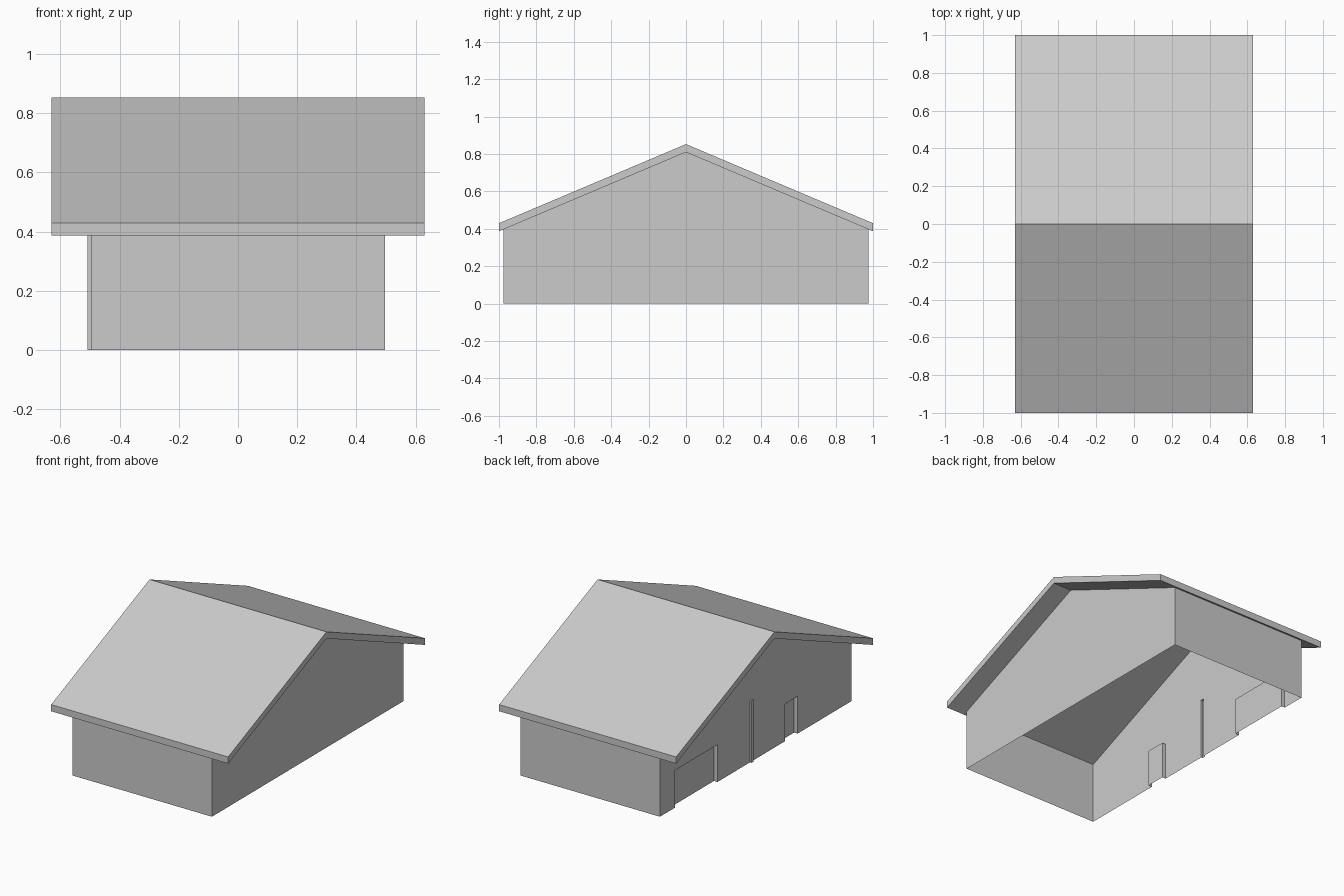
import bpy
import bmesh

if "Cube" in bpy.data.objects:
    bpy.data.objects.remove(bpy.data.objects["Cube"], do_unlink=True)

grey = bpy.data.materials.new("plain grey")
grey.use_nodes = True
colour = (0.6, 0.6, 0.6, 1)
grey.diffuse_color = colour
grey.node_tree.nodes["Principled BSDF"].inputs["Base Color"].default_value = colour

WALL_X, WALL_Y = 0.497, 0.975        # half sizes of the wall shell
ROOF_X, ROOF_Y = 0.63, 1.0           # half sizes of the roof
RIDGE, EAVE, THICK = 0.853, 0.43, 0.043
DOOR_H = 0.24


def underside(y):
    return RIDGE - THICK - (RIDGE - EAVE) * abs(y) / ROOF_Y


WALL_H = underside(WALL_Y)


def build(name, faces, closed=False):
    """Make an object from a list of polygons given as point lists."""
    bm = bmesh.new()
    for points in faces:
        bm.faces.new([bm.verts.new(p) for p in points])
    bmesh.ops.remove_doubles(bm, verts=bm.verts, dist=0.0001)
    if closed:
        bmesh.ops.recalc_face_normals(bm, faces=bm.faces)
    mesh = bpy.data.meshes.new(name)
    bm.to_mesh(mesh)
    bm.free()
    mesh.materials.append(grey)
    obj = bpy.data.objects.new(name, mesh)
    bpy.context.collection.objects.link(obj)
    return obj


# Plain walls under the eaves
for name, side in (("front_wall", -1), ("back_wall", 1)):
    a, b, y = side * WALL_X, -side * WALL_X, side * WALL_Y
    build(name, [[(a, y, 0), (b, y, 0), (b, y, WALL_H), (a, y, WALL_H)]])

# Plain gable wall on the left
outline = [(-WALL_Y, 0), (WALL_Y, 0), (WALL_Y, WALL_H),
           (0, underside(0)), (-WALL_Y, WALL_H)]
build("left_gable_wall", [[(WALL_X, y, z) for y, z in outline]])

# Upper triangle of the gable on the right
build("right_gable", [[(-WALL_X, y, z) for y, z in reversed(outline[2:])]])

# Right wall: two recessed doorways and a slim pilaster between them
SMALL_DOOR, PILASTER, WIDE_DOOR = (-0.425, -0.297), (0.037, 0.06), (0.39, 0.82)
ys = [-WALL_Y, *SMALL_DOOR, *PILASTER, *WIDE_DOOR, WALL_Y]
zs = [0, DOOR_H, WALL_H]


def wall_plane(i, j):
    mid = (ys[i] + ys[i + 1]) / 2
    if PILASTER[0] < mid < PILASTER[1]:
        return -WALL_X - 0.011
    for door in (SMALL_DOOR, WIDE_DOOR):
        if door[0] < mid < door[1] and j == 0:
            return -WALL_X + 0.025
    return -WALL_X


faces = []
for i in range(len(ys) - 1):
    y0, y1 = ys[i], ys[i + 1]
    for j in range(len(zs) - 1):
        z0, z1 = zs[j], zs[j + 1]
        x = wall_plane(i, j)
        faces.append([(x, y1, z0), (x, y0, z0), (x, y0, z1), (x, y1, z1)])
        # Side returns between neighbouring planes
        if i + 2 < len(ys):
            nx = wall_plane(i + 1, j)
            if nx != x:
                faces.append([(nx, y1, z0), (x, y1, z0), (x, y1, z1), (nx, y1, z1)])
        # Door heads and pilaster cap
        above = wall_plane(i, j + 1) if j + 2 < len(zs) else -WALL_X
        if above != x:
            faces.append([(x, y1, z1), (x, y0, z1), (above, y0, z1), (above, y1, z1)])
build("right_wall", faces)

# Roof: chevron profile drawn across the full length of the ridge
profile = [(-ROOF_Y, EAVE), (0, RIDGE), (ROOF_Y, EAVE),
           (ROOF_Y, EAVE - THICK), (0, RIDGE - THICK), (-ROOF_Y, EAVE - THICK)]
roof = []
for k, (y, z) in enumerate(profile):
    v, w = profile[(k + 1) % len(profile)]
    roof.append([(-ROOF_X, y, z), (ROOF_X, y, z), (ROOF_X, v, w), (-ROOF_X, v, w)])
for x in (-ROOF_X, ROOF_X):
    for half in ((0, 1, 4, 5), (1, 2, 3, 4)):
        roof.append([(x, *profile[k]) for k in half])
build("roof", roof, closed=True)
